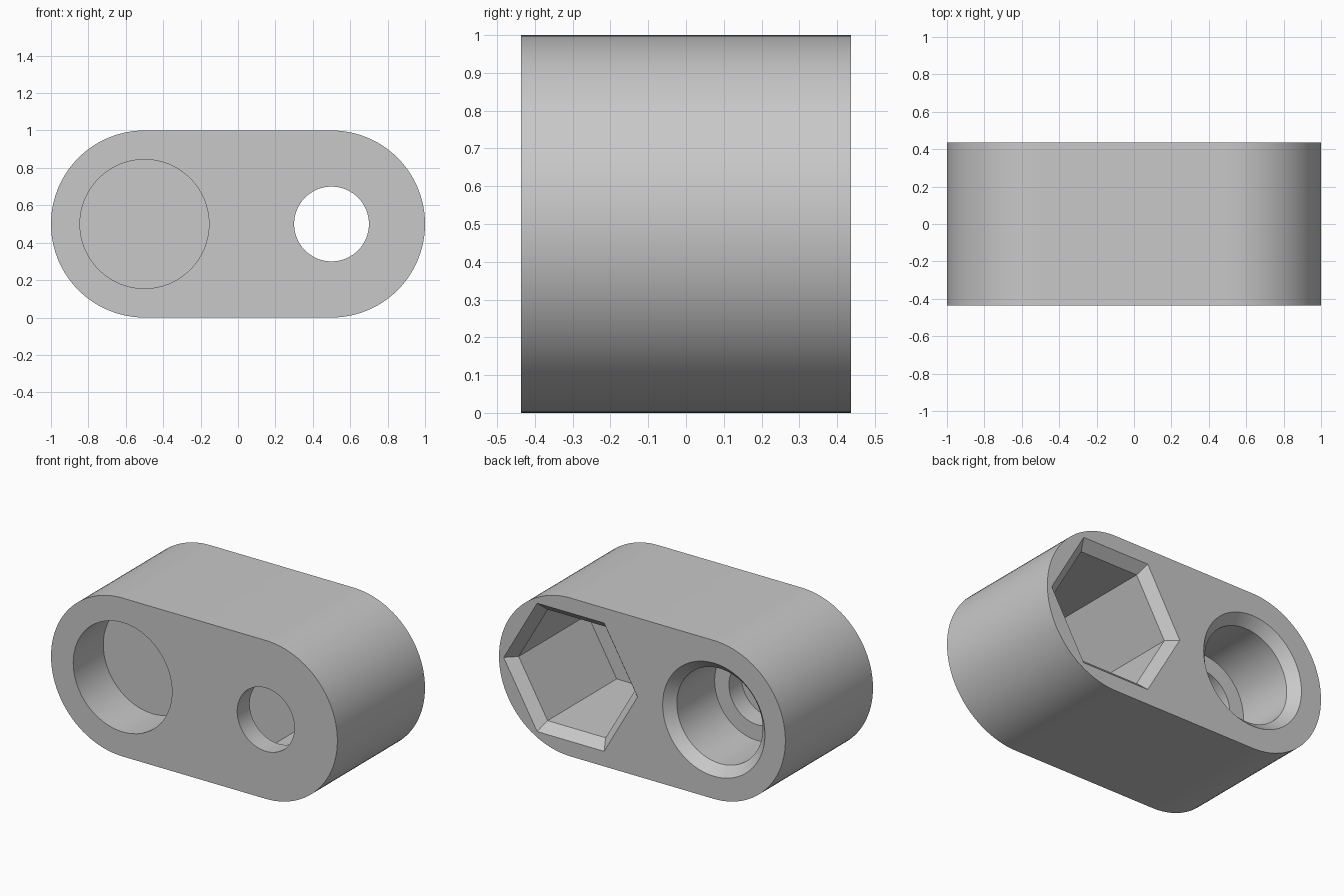
import bpy, bmesh
from math import sin, cos, pi

old = bpy.data.objects.get("Cube")
if old:
    bpy.data.objects.remove(old, do_unlink=True)

HALF = 0.437   # half of the body depth
MID = 0.5      # height of both bore axes
OVER = 0.05    # cutter overshoot past a face

grey = bpy.data.materials.new("plain_grey")
grey.use_nodes = True
colour = (0.58, 0.58, 0.58, 1)
grey.diffuse_color = colour
grey.node_tree.nodes["Principled BSDF"].inputs["Base Color"].default_value = colour


def loft(name, sections):
    """Solid along y from (y, outline) sections with equal point counts."""
    bm = bmesh.new()
    loops = [[bm.verts.new((x, y, z)) for x, z in outline] for y, outline in sections]
    for a, b in zip(loops, loops[1:]):
        for i in range(len(a)):
            j = (i + 1) % len(a)
            bm.faces.new((a[i], a[j], b[j], b[i]))
    bm.faces.new(loops[0])
    bm.faces.new(loops[-1])
    bmesh.ops.recalc_face_normals(bm, faces=bm.faces)
    mesh = bpy.data.meshes.new(name)
    bm.to_mesh(mesh)
    bm.free()
    mesh.materials.append(grey)
    obj = bpy.data.objects.new(name, mesh)
    bpy.context.collection.objects.link(obj)
    return obj


def ring(cx, r, sides):
    return [(cx + r * cos(2 * pi * i / sides), MID + r * sin(2 * pi * i / sides))
            for i in range(sides)]


def bore(name, cx, sides, steps):
    """Stepped cutter from (y, radius) pairs."""
    return loft(name, [(y, ring(cx, r, sides)) for y, r in steps])


# Rounded slab body: two half circles joined by straight sides
N = 48
outline = [(cx + 0.5 * cos(start + pi * i / N), MID + 0.5 * sin(start + pi * i / N))
           for cx, start in ((0.5, -pi / 2), (-0.5, pi / 2)) for i in range(N + 1)]
body = loft("link_body", [(-HALF, outline), (HALF, outline)])

cutters = [
    # Deep hexagonal nut pocket with a bevelled mouth, open at the back
    bore("nut_pocket_cutter", 0.5, 6,
         [(HALF + OVER, 0.47 + OVER), (HALF - 0.06, 0.405), (-HALF + 0.125, 0.405)]),
    # Round hole from the front into the nut pocket
    bore("front_hole_cutter", 0.5, 64, [(-HALF - OVER, 0.2), (0, 0.2)]),
    # Wide blind recess at the front
    bore("front_recess_cutter", -0.5, 64, [(-HALF - OVER, 0.345), (-HALF + 0.3, 0.345)]),
    # Stepped, bevelled bore at the back, closed by a thin web
    bore("back_bore_cutter", -0.5, 64,
         [(HALF + OVER, 0.355 + OVER), (HALF - 0.06, 0.3), (0, 0.3), (0, 0.2), (-0.125, 0.2)]),
]
for cutter in cutters:
    cutter.hide_render = True
    cutter.hide_viewport = True
    mod = body.modifiers.new(cutter.name, 'BOOLEAN')
    mod.operation = 'DIFFERENCE'
    mod.solver = 'EXACT'
    mod.object = cutter

# Bake the cuts, drop the cutters and smooth the curved walls
deps = bpy.context.evaluated_depsgraph_get()
result = bpy.data.meshes.new_from_object(body.evaluated_get(deps))
body.modifiers.clear()
body.data = result
for cutter in cutters:
    bpy.data.objects.remove(cutter, do_unlink=True)

bpy.ops.object.select_all(action='DESELECT')
body.select_set(True)
bpy.context.view_layer.objects.active = body
bpy.ops.object.shade_smooth_by_angle(angle=pi / 6)
